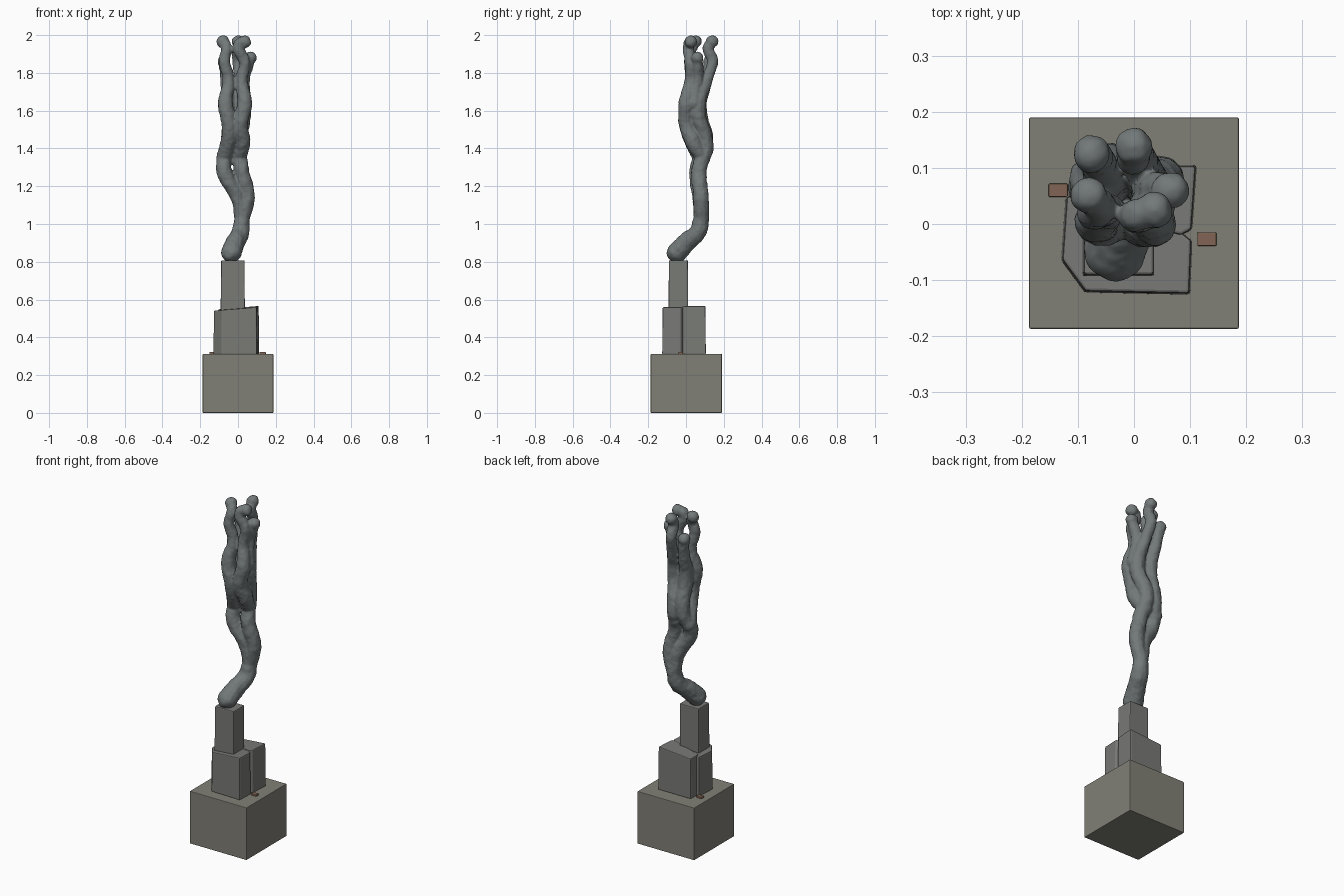
import bpy, bmesh
from mathutils import Matrix

if "Cube" in bpy.data.objects:
    bpy.data.objects.remove(bpy.data.objects["Cube"])


def material(name, col):
    m = bpy.data.materials.new(name)
    m.diffuse_color = (*col, 1)
    m.use_nodes = True
    m.node_tree.nodes["Principled BSDF"].inputs["Base Color"].default_value = m.diffuse_color
    return m


STONE = material("blue_grey_stone", (0.17, 0.19, 0.19))
BLOCK = material("weathered_block", (0.19, 0.195, 0.18))
PLINTH = material("mossy_concrete", (0.22, 0.215, 0.18))
RUST = material("rust", (0.22, 0.13, 0.09))


def link(name, mesh, mat):
    ob = bpy.data.objects.new(name, mesh)
    bpy.context.collection.objects.link(ob)
    mesh.materials.clear()
    mesh.materials.append(mat)
    return ob


def prism(name, outline, z0, z1, mat, taper=1.0, bevel=0.005, tilt=0.0):
    """Extrude a plan outline from z0 to z1; tilt raises the top along +x."""
    bm = bmesh.new()
    n = len(outline)
    lo = [bm.verts.new((x, y, z0)) for x, y in outline]
    hi = [bm.verts.new((x * taper, y * taper, z1 + tilt * x)) for x, y in outline]
    bm.faces.new(lo[::-1])
    bm.faces.new(hi)
    for i in range(n):
        j = (i + 1) % n
        bm.faces.new((lo[i], lo[j], hi[j], hi[i]))
    me = bpy.data.meshes.new(name)
    bm.to_mesh(me)
    bm.free()
    ob = link(name, me, mat)
    b = ob.modifiers.new("worn_edges", 'BEVEL')
    b.width, b.segments = bevel, 2
    return ob


def rect(x0, x1, y0, y1):
    return [(x0, y0), (x1, y0), (x1, y1), (x0, y1)]


# Plinth
prism("plinth", rect(-.187, .187, -.187, .19), 0, .312, PLINTH, bevel=.003)

# Middle block: chamfered front slab and rear slab, with a groove on the right side
prism("middle_front_slab", [(-.13, -.065), (-.088, -.122), (.1, -.126), (.104, -.03),
                            (.085, -.015), (.085, .06), (-.122, .05)],
      .31, .552, BLOCK, taper=.98, tilt=.08)
prism("middle_rear_slab", [(.085, -.02), (.104, -.01), (.112, .105), (-.105, .105), (-.105, .03)],
      .31, .557, BLOCK, taper=.98, tilt=.08)

# Post
prism("post", rect(-.092, .036, -.093, .011), .54, .808, BLOCK, taper=.97)

# Rusty fixing brackets
for side, x, y in (("left", -.135, .06), ("right", .13, -.027)):
    prism("bracket_" + side, rect(x - .017, x + .017, y - .012, y + .012),
          .305, .322, RUST, bevel=.002)

# Winding stem and branches as sparse x, y, z paths sharing the fork point
FORK = (.022, .082, 1.03)
STEMS = {
    "trunk": [(-.035, -.047, .85), (-.012, .005, .905), (.012, .06, .955), FORK],
    "back_right": [FORK, (.048, .08, 1.14), (.018, .07, 1.29), (.003, .105, 1.41),
                   (.03, .062, 1.61), (.01, .115, 1.78), (0, .14, 1.86),
                   (0, .118, 1.93), (0, .138, 1.965)],
    "back_left": [FORK, (.005, .075, 1.13), (-.075, .06, 1.29), (-.05, .105, 1.42),
                  (-.05, .07, 1.61), (-.065, .115, 1.79), (-.075, .125, 1.86)],
    "front_right": [(.003, .09, 1.35), (.025, .035, 1.44), (.012, .005, 1.52),
                    (.035, 0, 1.64), (.02, .025, 1.77), (.035, .022, 1.85), (.005, .015, 1.95),
                    (.035, .025, 1.965)],
    "front_left": [(-.075, .08, 1.34), (-.045, .01, 1.5), (-.066, .005, 1.64),
                   (-.05, .025, 1.76), (-.072, .02, 1.87), (-.06, .03, 1.93), (-.08, .05, 1.965)],
    "side_right": [(.035, .04, 1.64), (.03, .06, 1.76), (.065, .06, 1.88)],
}


def thickness(z):
    """Thick at the foot, even through the middle, thin towards the tips."""
    foot = max(0, min(1, (1.03 - z) / .18))
    tip = max(0, min(1, (z - 1.62) / .16))
    return .041 + .014 * foot - .011 * tip


cu = bpy.data.curves.new("stem_paths", 'CURVE')
cu.dimensions = '3D'
cu.bevel_depth, cu.bevel_resolution, cu.resolution_u = 1.0, 4, 12
cu.use_fill_caps = True
for pts in STEMS.values():
    s = cu.splines.new('BEZIER')
    s.bezier_points.add(len(pts) - 1)
    for bp, p in zip(s.bezier_points, pts):
        bp.handle_left_type = bp.handle_right_type = 'AUTO'
        bp.co, bp.radius = p, thickness(p[2])
path_ob = bpy.data.objects.new("stem_paths", cu)
bpy.context.collection.objects.link(path_ob)
bpy.context.view_layer.update()
mesh = bpy.data.meshes.new_from_object(path_ob.evaluated_get(bpy.context.evaluated_depsgraph_get()))
bpy.data.objects.remove(path_ob)

# Rounded foot and heads, then everything fused into one carved surface
bm = bmesh.new()
bm.from_mesh(mesh)
for pts in STEMS.values():
    for p in (pts[0], pts[-1]):
        swell = 1.12 if p[2] > 1.8 else 1.0
        bmesh.ops.create_icosphere(bm, subdivisions=3, radius=thickness(p[2]) * swell,
                                   matrix=Matrix.Translation(p))
bm.to_mesh(mesh)
bm.free()
stem = link("twisting_stems", mesh, STONE)
rm = stem.modifiers.new("fuse", 'REMESH')
rm.mode, rm.voxel_size, rm.use_smooth_shade = 'VOXEL', .006, True
sm = stem.modifiers.new("soften", 'SMOOTH')
sm.factor, sm.iterations = .5, 3
tex = bpy.data.textures.new("stone_roughness", 'CLOUDS')
tex.noise_scale = .04
rough = stem.modifiers.new("rough_stone", 'DISPLACE')
rough.texture, rough.strength, rough.mid_level = tex, .008, .5
